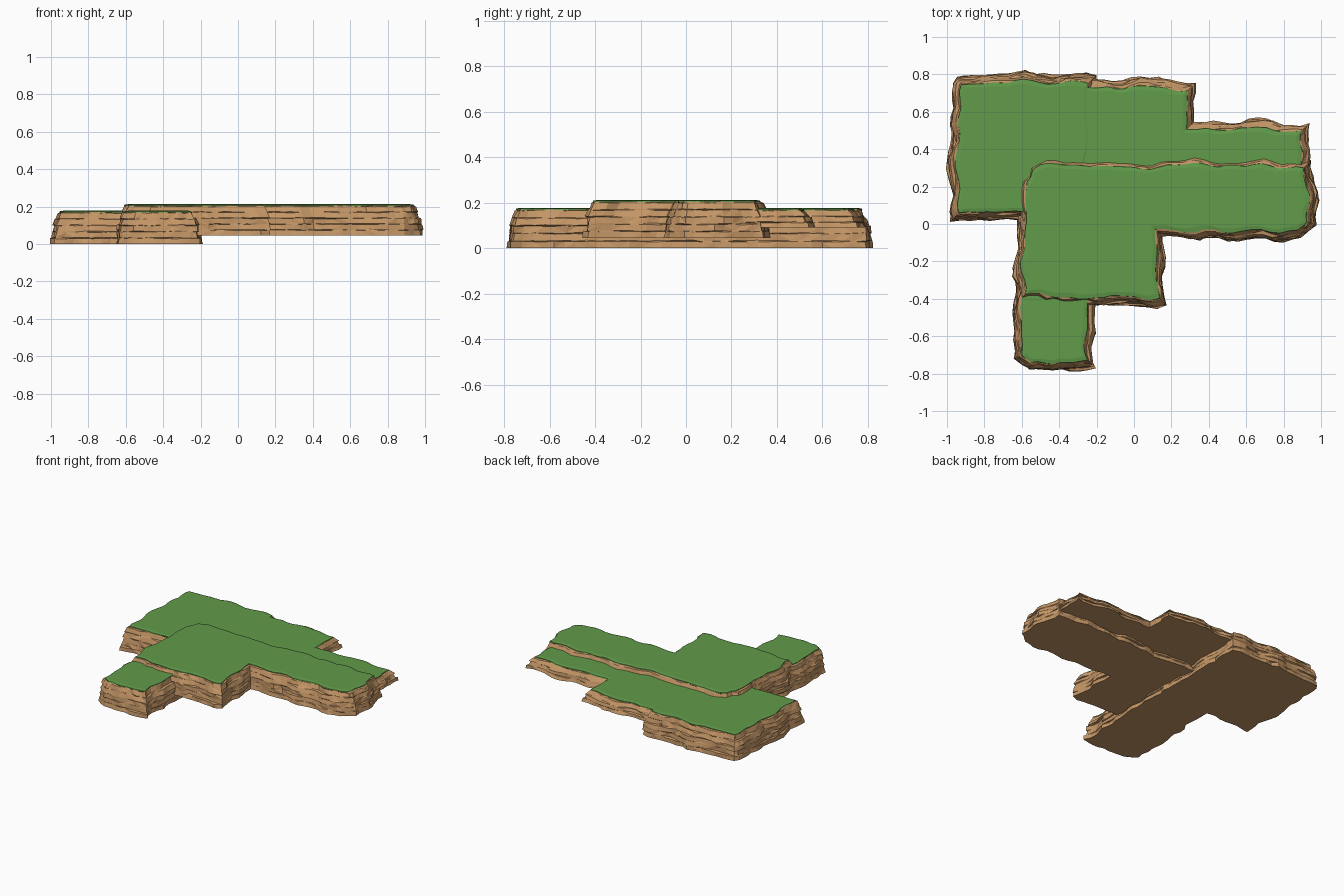
import bpy
import bmesh
import random
from mathutils import Vector

if "Cube" in bpy.data.objects:
    bpy.data.objects.remove(bpy.data.objects["Cube"])

random.seed(7)


def material(name, rgb):
    m = bpy.data.materials.new(name)
    m.diffuse_color = (*rgb, 1.0)
    m.use_nodes = True
    m.node_tree.nodes["Principled BSDF"].inputs["Base Color"].default_value = m.diffuse_color
    return m


ROCK = material("tan_rock", (0.552, 0.305, 0.133))
GRASS = material("grass_green", (0.122, 0.325, 0.070))
STEP = 0.048


def edge_normals(pts):
    """Outward normals of a counter-clockwise outline."""
    out = []
    for i, p in enumerate(pts):
        d = (pts[(i + 1) % len(pts)] - p).normalized()
        out.append(Vector((d.y, -d.x)))
    return out


def sample(corners, inset):
    """Outline moved inwards and resampled: list of (point, outward normal)."""
    pts = [Vector(c) for c in corners]
    nrm = edge_normals(pts)
    n = len(pts)
    moved, diag = [], []
    for i in range(n):
        a, b = nrm[i - 1], nrm[i]
        diag.append((a + b).normalized())
        moved.append(pts[i] - (a + b) * (inset / (1 + a.dot(b))))
    cols = []
    for i in range(n):
        j = (i + 1) % n
        count = max(1, round((pts[j] - pts[i]).length / STEP))
        for k in range(count):
            cols.append((moved[i].lerp(moved[j], k / count),
                         diag[i] if k == 0 else nrm[i]))
    return cols


def stone_bumps(count, size):
    """Runs of columns sharing one offset, so a layer reads as blocks."""
    out = []
    while len(out) < count:
        out += [random.uniform(-size, size)] * random.randint(1, 4)
    return out[:count]


def slab(name, corners, z0, z1, layers):
    count = len(sample(corners, 0))
    # waviness shared by all layers of the cliff
    raw = [random.uniform(-0.026, 0.026) for _ in range(count)]
    wave = [(raw[i - 1] + 2 * raw[i] + raw[(i + 1) % count]) / 4
            for i in range(count)]
    bm = bmesh.new()
    rings = []

    def add_ring(inset, z, bumps, jitter, zjit, follow=1.0):
        ring = []
        for (p, nv), w, b in zip(sample(corners, inset), wave, bumps):
            q = p + nv * (w * follow + b + random.uniform(-jitter, jitter))
            ring.append(bm.verts.new(
                (q.x, q.y, z + random.uniform(-zjit, zjit))))
        rings.append(ring)

    # rocky cliff: layers of uneven blocks with small ledges between
    rock_top = z1 - 0.009
    h = rock_top - z0
    for k in range(layers):
        bumps = stone_bumps(count, 0.010)
        for f in (k / layers, (k + 0.86) / layers):
            inset = 0.004 + 0.022 * f + 0.018 * max(0, f - 0.6) / 0.4
            first = k == 0 and f == 0
            add_ring(inset, z0 + h * f, bumps, 0.004,
                     0 if first else 0.06 * h / layers)
    flat = [0.0] * count
    add_ring(0.046, rock_top, flat, 0.003, 0.001)
    rock_rings = len(rings)

    # grass cap with a bevelled rim
    add_ring(0.047, z1 - 0.004, flat, 0.001, 0)
    add_ring(0.068, z1, flat, 0.002, 0, 0.8)

    for r in range(len(rings) - 1):
        lo, hi = rings[r], rings[r + 1]
        for i in range(count):
            j = (i + 1) % count
            a, b, c, d = lo[i], lo[j], hi[j], hi[i]
            if r >= rock_rings - 1:
                bm.faces.new((a, b, c, d)).material_index = 1
            elif random.random() < 0.5:
                bm.faces.new((a, b, c))
                bm.faces.new((a, c, d))
            else:
                bm.faces.new((a, b, d))
                bm.faces.new((b, c, d))
    bm.faces.new(rings[0][::-1])
    bm.faces.new(rings[-1]).material_index = 1

    me = bpy.data.meshes.new(name)
    bm.to_mesh(me)
    bm.free()
    me.materials.append(ROCK)
    me.materials.append(GRASS)
    ob = bpy.data.objects.new(name, me)
    bpy.context.collection.objects.link(ob)
    return ob


# low slab: back left field with a strip running to the front
slab("low_ground_slab",
     [(-0.985, 0.01), (-0.635, 0.01), (-0.645, -0.72), (-0.57, -0.805),
      (-0.2, -0.775), (-0.2, 0.795), (-0.96, 0.81), (-0.985, 0.76)],
     0.0, 0.178, 5)

# high slab: long terrace with a block towards the front
slab("high_ground_slab",
     [(-0.635, -0.43), (0.175, -0.435), (0.17, -0.085), (0.90, -0.095),
      (0.985, -0.01), (0.955, 0.35), (-0.42, 0.365), (-0.57, 0.335),
      (-0.635, 0.24)],
     0.045, 0.213, 5)

# thin slab: back right field, its left and front edges tucked inside the others
slab("thin_ground_slab",
     [(-0.36, 0.17), (0.935, 0.17), (0.945, 0.545), (0.335, 0.56),
      (0.33, 0.755), (-0.36, 0.80)],
     0.09, 0.176, 3)
